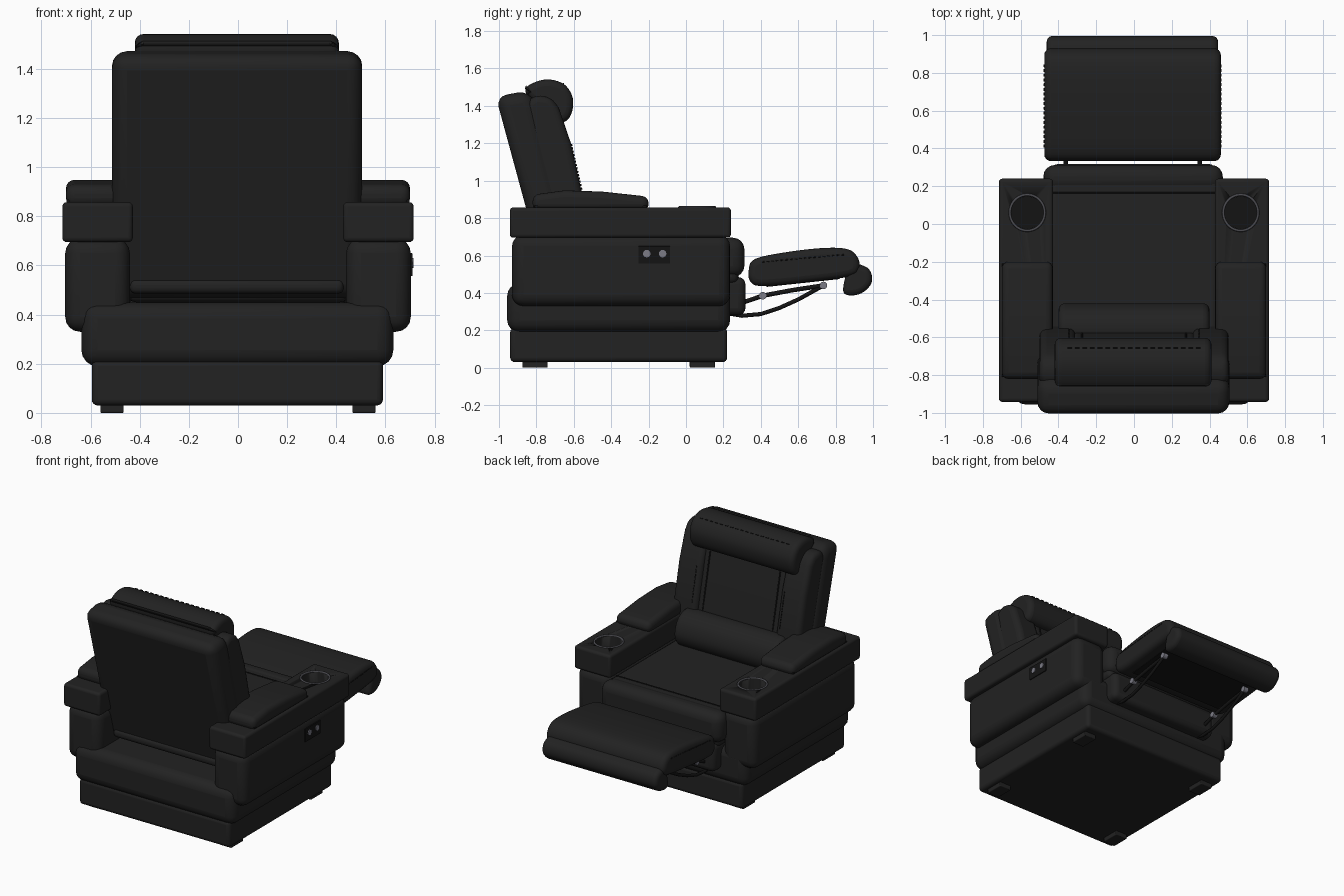
import bpy, bmesh, math
from mathutils import Vector

cube = bpy.data.objects.get("Cube")
if cube:
    bpy.data.objects.remove(cube, do_unlink=True)


def material(name, rgb, rough=0.6):
    m = bpy.data.materials.new(name)
    m.use_nodes = True
    m.diffuse_color = (*rgb, 1)
    b = m.node_tree.nodes["Principled BSDF"]
    b.inputs["Base Color"].default_value = (*rgb, 1)
    b.inputs["Roughness"].default_value = rough
    return m


LEATHER = material("black leather", (0.016, 0.016, 0.016))
DARK = material("dark trim", (0.007, 0.007, 0.007))
RIM = material("grey rim", (0.07, 0.07, 0.08))
STEEL = material("light steel", (0.2, 0.2, 0.24))


def finish(bm, name, mat, bevel=0.0, segments=4, clamp=True):
    bmesh.ops.recalc_face_normals(bm, faces=bm.faces[:])
    me = bpy.data.meshes.new(name)
    bm.to_mesh(me)
    bm.free()
    ob = bpy.data.objects.new(name, me)
    bpy.context.collection.objects.link(ob)
    me.materials.append(mat)
    bpy.ops.object.select_all(action="DESELECT")
    ob.select_set(True)
    bpy.context.view_layer.objects.active = ob
    bpy.ops.object.shade_smooth_by_angle(angle=math.radians(35))
    if bevel:
        mod = ob.modifiers.new("soft edges", "BEVEL")
        mod.width, mod.segments = bevel, segments
        mod.limit_method, mod.angle_limit = "ANGLE", math.radians(30)
        mod.use_clamp_overlap = clamp
    return ob


def prism(name, x0, x1, pts, bevel=0.03, mat=LEATHER, clamp=True):
    """Side profile of (y, z) points pulled across from x0 to x1."""
    bm = bmesh.new()
    face = bm.faces.new([bm.verts.new((x0, y, z)) for y, z in pts])
    geo = bmesh.ops.extrude_face_region(bm, geom=[face])["geom"]
    bmesh.ops.translate(bm, vec=(x1 - x0, 0, 0),
                        verts=[v for v in geo if isinstance(v, bmesh.types.BMVert)])
    return finish(bm, name, mat, bevel, clamp=clamp)


def box(name, x, y, z, bevel=0.03, mat=LEATHER):
    return prism(name, *x, [(y[0], z[0]), (y[1], z[0]), (y[1], z[1]), (y[0], z[1])], bevel, mat)


def rounded(pts, steps=5):
    """Closed smooth curve through the given points."""
    p, out = [Vector(q) for q in pts], []
    for i in range(len(p)):
        a, b, c, d = (p[(i + k) % len(p)] for k in (-1, 0, 1, 2))
        for s in range(steps):
            t = s / steps
            out.append(0.5 * (2 * b + (c - a) * t + (2 * a - 5 * b + 4 * c - d) * t ** 2
                              + (3 * b - a - 3 * c + d) * t ** 3))
    return out


def tube(name, pts, radius, mat=DARK, cyclic=False):
    cu = bpy.data.curves.new(name, "CURVE")
    cu.dimensions, cu.bevel_depth, cu.bevel_resolution = "3D", radius, 2
    cu.use_fill_caps = True
    sp = cu.splines.new("POLY")
    sp.points.add(len(pts) - 1)
    for q, co in zip(sp.points, pts):
        q.co = (*co, 1)
    sp.use_cyclic_u = cyclic
    sp.use_smooth = True
    cu.materials.append(mat)
    ob = bpy.data.objects.new(name, cu)
    bpy.context.collection.objects.link(ob)
    return ob


def disc(name, at, radius, depth, axis="X", mat=STEEL):
    bm = bmesh.new()
    bmesh.ops.create_cone(bm, cap_ends=True, segments=32, radius1=radius, radius2=radius, depth=depth)
    if axis == "X":
        for v in bm.verts:
            v.co = Vector((v.co.z, v.co.y, v.co.x))
    bmesh.ops.translate(bm, vec=at, verts=bm.verts[:])
    return finish(bm, name, mat)


def stitches(name, a, b, count):
    """Row of short thread dashes from a to b."""
    a, b = Vector(a), Vector(b)
    for i in range(count):
        tube(name, [a.lerp(b, (i + 0.2) / count), a.lerp(b, (i + 0.8) / count)], 0.003)


# Plinth, lower body and feet
box("base_plinth", (-0.595, 0.59), (-0.94, 0.22), (0.03, 0.215), 0.025)
box("lower_body", (-0.637, 0.632), (-0.956, 0.236), (0.19, 0.45), 0.065)
for sx in (-1, 1):
    for y in (-0.875, 0.02):
        box("foot", sorted((sx * 0.465, sx * 0.56)), (y, y + 0.135), (0, 0.04), 0.006)

# Seat cushion, front roll and padding below it
box("seat_cushion", (-0.45, 0.45), (-0.72, 0.28), (0.45, 0.69), 0.035)
box("seat_front_roll", (-0.48, 0.47), (0.17, 0.312), (0.485, 0.695), 0.06)
box("front_apron", (-0.44, 0.435), (0.1, 0.318), (0.28, 0.485), 0.04)
tube("seat_seam", [(-0.43, 0.165, 0.691), (0.43, 0.165, 0.691)], 0.004)

# Arms with cup holders and pads
for sx in (-1, 1):
    span = lambda a, b: sorted((sx * a, sx * b))
    box("arm_body", span(0.44, 0.703), (-0.93, 0.236), (0.33, 0.71), 0.06)
    top = box("arm_top", span(0.428, 0.715), (-0.942, 0.24), (0.695, 0.857), 0.018)
    cx, cy = sx * 0.565, 0.06
    cutter = disc("cup_cutter", (cx, cy, 0.83), 0.088, 0.18, "Z", DARK)
    cutter.hide_render = True
    cutter.hide_set(True)
    cut = top.modifiers.new("cup hole", "BOOLEAN")
    cut.object, cut.operation, cut.solver = cutter, "DIFFERENCE", "EXACT"
    disc("cup_bottom", (cx, cy, 0.745), 0.087, 0.006, "Z", DARK)
    ring = [(cx + 0.092 * math.cos(i * math.tau / 40), cy + 0.095 * math.sin(i * math.tau / 40), 0.857)
            for i in range(40)]
    tube("cup_rim", ring, 0.007, RIM, True)
    prism("arm_pad", *span(0.43, 0.70), [(-0.82, 0.84), (-0.2, 0.84), (-0.2, 0.915),
          (-0.45, 0.942), (-0.65, 0.948), (-0.82, 0.925)], 0.035)
    tube("arm_pad_piping", [(sx * 0.692, -0.81, 0.862), (sx * 0.692, -0.21, 0.862)], 0.006)

# Backrest shell, side wings and centre panel
prism("backrest_shell", -0.512, 0.505, [(-0.75, 0.465), (-1.017, 1.45), (-0.84, 1.482),
      (-0.80, 1.40), (-0.62, 0.7), (-0.58, 0.465)], 0.06)
box("backrest_bottom_roll", (-0.44, 0.43), (-0.78, -0.6), (0.485, 0.545), 0.025)
for sx in (-1, 1):
    prism("backrest_wing", *sorted((sx * 0.31, sx * 0.5)), [(-0.75, 0.66), (-0.86, 1.42),
          (-0.80, 1.46), (-0.72, 1.445), (-0.68, 1.39), (-0.615, 1.2), (-0.555, 0.93),
          (-0.54, 0.66)], 0.04)
    stitches("wing_stitch", (sx * 0.345, -0.556, 0.95), (sx * 0.345, -0.613, 1.2), 14)
    tube("panel_seam", [(sx * 0.275, -0.577, 0.9), (sx * 0.275, -0.664, 1.3)], 0.005)
prism("backrest_panel", -0.32, 0.32, [(-0.75, 0.66), (-0.84, 1.42), (-0.70, 1.42),
      (-0.655, 1.25), (-0.575, 0.9), (-0.555, 0.66)], 0.02)

# Lumbar and head pillows
prism("lumbar_pillow", -0.40, 0.40, rounded([(-0.6, 0.68), (-0.47, 0.68), (-0.42, 0.76),
      (-0.45, 0.86), (-0.53, 0.91), (-0.61, 0.88)]), 0.035, clamp=False)
prism("head_pillow", -0.42, 0.41, rounded([(-0.865, 1.48), (-0.80, 1.53), (-0.72, 1.54),
      (-0.645, 1.51), (-0.605, 1.44), (-0.612, 1.36), (-0.65, 1.315), (-0.72, 1.32),
      (-0.79, 1.40)]), 0.035, clamp=False)
stitches("pillow_stitch", (-0.36, -0.655, 1.52), (0.36, -0.655, 1.52), 18)

# Raised leg rest with drooping end roll
prism("leg_rest", -0.475, 0.46, rounded([(0.335, 0.52), (0.345, 0.46), (0.41, 0.437),
      (0.65, 0.458), (0.87, 0.487), (0.925, 0.525), (0.92, 0.585), (0.87, 0.632),
      (0.75, 0.641), (0.55, 0.62), (0.37, 0.582)]), 0.035, clamp=False)
prism("leg_rest_roll", -0.462, 0.445, rounded([(0.84, 0.425), (0.865, 0.388), (0.935, 0.397),
      (0.988, 0.445), (0.992, 0.5), (0.96, 0.54), (0.88, 0.55)]), 0.03, clamp=False)
prism("leg_rest_underside", -0.38, 0.37, [(0.43, 0.432), (0.82, 0.474), (0.82, 0.482), (0.43, 0.44)], 0, DARK)
for x in (-0.475, 0.46):
    stitches("leg_rest_stitch", (x, 0.4, 0.565), (x, 0.85, 0.605), 18)

# Folding steel linkage
for x in (-0.362, 0.348):
    tube("lower_link", [(x, 0.2, 0.295), (x, 0.3, 0.278), (x, 0.4, 0.287), (x, 0.5, 0.32),
                        (x, 0.6, 0.365), (x, 0.735, 0.44)], 0.011)
    tube("upper_link", [(x, 0.25, 0.33), (x, 0.41, 0.385), (x, 0.57, 0.415), (x, 0.735, 0.44)], 0.012)
    for y, z in ((0.41, 0.385), (0.735, 0.44)):
        disc("link_bolt", (x, y, z), 0.02, 0.035)

# Side control plate with two buttons
box("control_plate", (0.70, 0.709), (-0.255, -0.085), (0.556, 0.65), 0.002, DARK)
for y in (-0.21, -0.125):
    disc("control_button", (0.708, y, 0.61), 0.02, 0.014)
